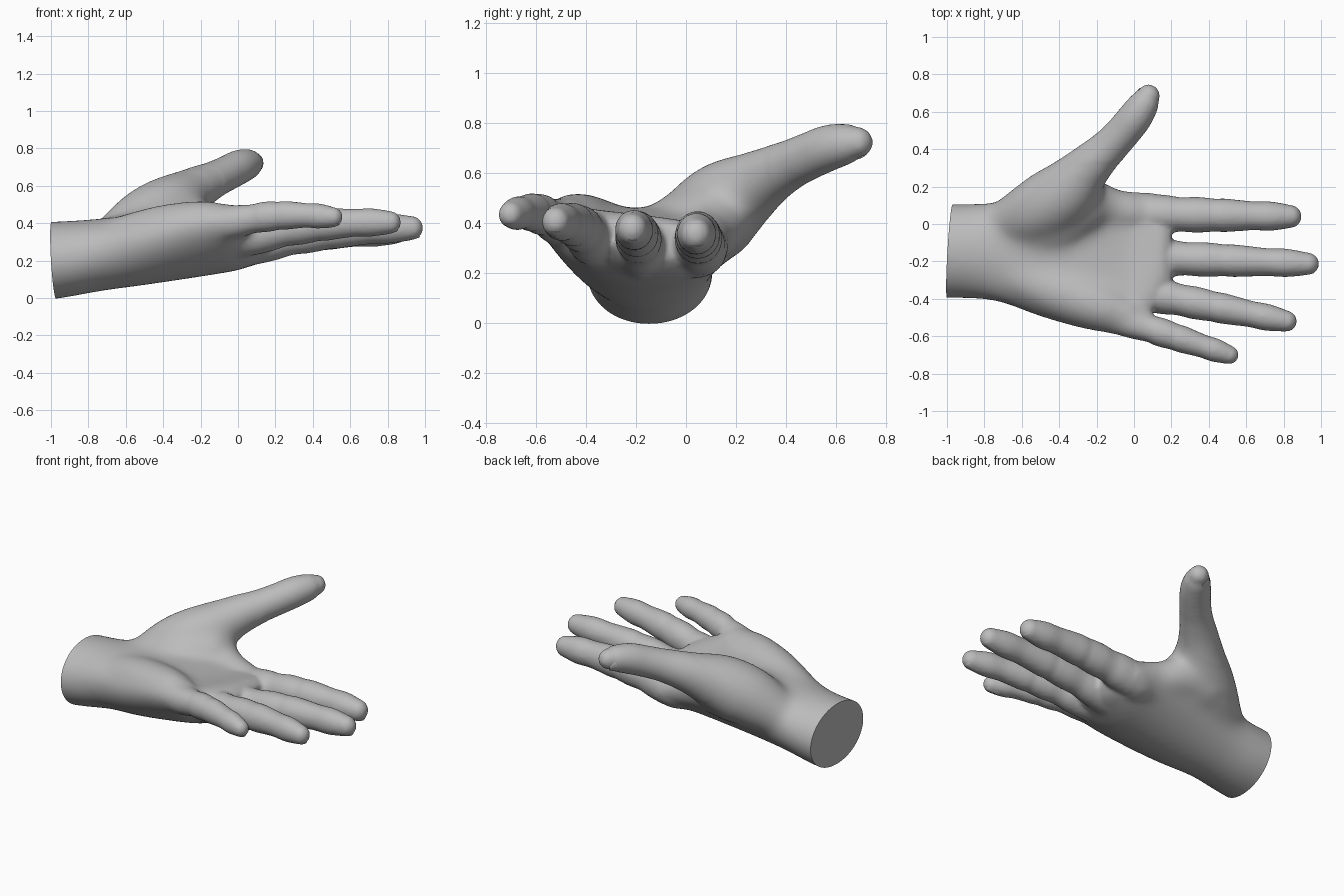
import bpy, bmesh, math
from mathutils import Vector

cube = bpy.data.objects.get("Cube")
if cube:
    bpy.data.objects.remove(cube, do_unlink=True)

skin = bpy.data.materials.new("skin_grey")
skin.use_nodes = True
GREY = (0.5, 0.5, 0.5, 1)
skin.diffuse_color = GREY
skin.node_tree.nodes["Principled BSDF"].inputs["Base Color"].default_value = GREY

SIDES = 32
bm = bmesh.new()


def catmull(rows, steps=6):
    """Smoothly resample rows of numbers."""
    rows = [Vector(r) for r in rows]
    out = []
    for i in range(len(rows) - 1):
        a, b, c, d = rows[max(i - 1, 0)], rows[i], rows[i + 1], rows[min(i + 2, len(rows) - 1)]
        for s in range(steps):
            t = s / steps
            out.append(0.5 * (2 * b + (c - a) * t + (2 * a - 5 * b + 4 * c - d) * t * t
                              + (3 * b - a - 3 * c + d) * t ** 3))
    return out + [rows[-1]]


def skin_rings(rings):
    loops = [[bm.verts.new(p) for p in ring] for ring in rings]
    for a, b in zip(loops, loops[1:]):
        for i in range(SIDES):
            j = (i + 1) % SIDES
            bm.faces.new((a[i], a[j], b[j], b[i]))
    bm.faces.new(loops[0][::-1])
    bm.faces.new(loops[-1])


def circle():
    return [(math.cos(k * math.tau / SIDES), math.sin(k * math.tau / SIDES)) for k in range(SIDES)]


def tube(rows, flat=1.0):
    """Round limb through rows of x, y, z, radius with domed ends."""
    pts = catmull(rows)
    rings = []
    for i, p in enumerate(pts):
        d = (pts[min(i + 1, len(pts) - 1)] - pts[max(i - 1, 0)]).xyz.normalized()
        u = Vector((0, 0, 1)).cross(d).normalized()
        v = d.cross(u)
        ring = lambda r, c: [c + u * (r * a) + v * (r * b * flat) for a, b in circle()]
        if i == 0:
            rings += [ring(p.w * math.sin(t), p.xyz - d * p.w * math.cos(t)) for t in (0.1, 0.5, 1.0)]
        rings.append(ring(p.w, p.xyz))
        if i == len(pts) - 1:
            rings += [ring(p.w * math.cos(t), p.xyz + d * p.w * math.sin(t))
                      for t in (0.3, 0.6, 0.9, 1.2, 1.47)]
    skin_rings(rings)


# Wrist and palm: x, centre y, centre z, half width, half height, cup, tilt
palm = [
    (-1.10, -0.145, 0.19, 0.255, 0.215, 0.00, 0.00),
    (-0.90, -0.145, 0.21, 0.255, 0.205, 0.00, 0.00),
    (-0.72, -0.15, 0.232, 0.27, 0.195, 0.03, 0.00),
    (-0.50, -0.17, 0.262, 0.33, 0.195, 0.06, 0.00),
    (-0.25, -0.19, 0.28, 0.38, 0.175, 0.09, -0.02),
    (-0.05, -0.205, 0.285, 0.385, 0.145, 0.09, -0.045),
    (0.06, -0.17, 0.30, 0.335, 0.13, 0.07, -0.045),
    (0.15, -0.14, 0.315, 0.265, 0.11, 0.04, -0.03),
    (0.20, -0.14, 0.325, 0.21, 0.07, 0.03, -0.02),
]
skin_rings([[Vector((x, y + w * a, z + h * b + cup * a * a + tilt * a)) for a, b in circle()]
            for x, y, z, w, h, cup, tilt in catmull(palm)])

# Fingers: knuckle, tip and base radius
fingers = {
    "index": ((0.02, 0.055, 0.295), (0.835, 0.04, 0.36), 0.094),
    "middle": ((0.02, -0.175, 0.28), (0.93, -0.213, 0.38), 0.091),
    "ring": ((0.02, -0.36, 0.325), (0.815, -0.52, 0.41), 0.086),
    "pinky": ((-0.08, -0.505, 0.40), (0.51, -0.70, 0.438), 0.076),
}
# Thickness along a finger, pinched at creases and fuller at pads
profile = [(0, 1.15), (0.18, 1.1), (0.28, 0.98), (0.38, 1.02), (0.47, 0.97), (0.51, 0.93), (0.56, 0.96),
           (0.65, 0.9), (0.74, 0.83), (0.78, 0.82), (0.88, 0.83), (1, 0.66)]
for base, tip, r in fingers.values():
    a, b = Vector(base), Vector(tip)
    rows = []
    for t, f in profile:
        p = a.lerp(b, t)
        rows.append((p.x, p.y, p.z + 0.026 * math.sin(math.pi * t) - 0.005, r * f))
    tube(rows, 1.06)
    # Metacarpal ridge running back under the palm
    m = a.lerp(Vector((-0.55, -0.15, 0.22)), 0.6)
    tube([(m.x, m.y, m.z, r * 0.8), (a.x, a.y, a.z, r * 1.15), (a.x + 0.1, *(a.lerp(b, 0.12)).yz, r)])

# Thumb from the heel of the palm to its tip
tube([(-0.70, -0.01, 0.28, 0.13), (-0.52, 0.065, 0.39, 0.18), (-0.37, 0.165, 0.485, 0.175),
      (-0.24, 0.305, 0.575, 0.125), (-0.135, 0.41, 0.63, 0.1), (-0.06, 0.49, 0.667, 0.094),
      (0.005, 0.57, 0.70, 0.092), (0.055, 0.645, 0.717, 0.08), (0.077, 0.685, 0.722, 0.062)])
# Soft pad spreading from the thumb into the palm
tube([(-0.60, -0.08, 0.32, 0.13), (-0.42, -0.02, 0.385, 0.14), (-0.26, 0.09, 0.42, 0.13)])
# Web between thumb and index, and the fleshy outer edge of the palm
tube([(-0.42, 0.12, 0.40, 0.16), (-0.27, 0.13, 0.40, 0.13), (-0.12, 0.085, 0.35, 0.11), (0, 0.06, 0.33, 0.1)])
tube([(-0.62, -0.27, 0.30, 0.14), (-0.40, -0.36, 0.35, 0.15), (-0.18, -0.44, 0.39, 0.135), (-0.05, -0.485, 0.405, 0.1)])

bmesh.ops.recalc_face_normals(bm, faces=bm.faces)


def add_object(name, source):
    mesh = bpy.data.meshes.new(name)
    source.to_mesh(mesh)
    source.free()
    mesh.materials.append(skin)
    ob = bpy.data.objects.new(name, mesh)
    bpy.context.collection.objects.link(ob)
    return ob


def shade(ob, angle):
    bpy.ops.object.select_all(action="DESELECT")
    ob.select_set(True)
    bpy.context.view_layer.objects.active = ob
    bpy.ops.object.shade_smooth_by_angle(angle=math.radians(angle))


# Fuse the parts into one skin
hand = add_object("hand", bm)
remesh = hand.modifiers.new("fuse", "REMESH")
remesh.mode = "VOXEL"
remesh.voxel_size = 0.012
bpy.context.view_layer.objects.active = hand
bpy.ops.object.modifier_apply(modifier="fuse")

# Blend the joins, most strongly over the palm and least on the digits
bm = bmesh.new()
bm.from_mesh(hand.data)
heel = [v for v in bm.verts if v.co.x < -0.05 and v.co.y < 0.25]
knuckles = [v for v in bm.verts if v.co.x < 0.1 and v.co.y < 0.33]
for verts, count in ((heel, 35), (knuckles, 22), (bm.verts[:], 4)):
    for _ in range(count):
        bmesh.ops.smooth_vert(bm, verts=verts, factor=0.5, use_axis_x=True, use_axis_y=True, use_axis_z=True)
# Flat slanted cut at the wrist
cut = bmesh.ops.bisect_plane(bm, geom=bm.verts[:] + bm.edges[:] + bm.faces[:], plane_co=(-0.985, -0.145, 0.2),
                             plane_no=(1, -0.06, 0.06), clear_inner=True)
edges = [e for e in cut["geom_cut"] if isinstance(e, bmesh.types.BMEdge)]
bmesh.ops.contextual_create(bm, geom=edges)
bmesh.ops.recalc_face_normals(bm, faces=bm.faces)
bm.to_mesh(hand.data)
bm.free()
shade(hand, 50)


def nail(name, centre, along, out, length, width):
    """Thin curved plate on the back of a fingertip."""
    along, out = Vector(along).normalized(), Vector(out).normalized()
    side = along.cross(out).normalized()
    out = side.cross(along)
    nb = bmesh.new()
    bmesh.ops.create_uvsphere(nb, u_segments=20, v_segments=10, radius=1)
    for v in nb.verts:
        x, y, z = v.co
        v.co = Vector(centre) + along * x * length + side * y * width + out * (z * 0.008 - 0.022 * y * y)
    bmesh.ops.recalc_face_normals(nb, faces=nb.faces)
    shade(add_object(name, nb), 60)


for name, (base, tip, r) in fingers.items():
    d = (Vector(tip) - Vector(base)).normalized()
    nail(name + "_nail", Vector(tip) - d * 0.015 + Vector((0, 0, -r * 0.68)), d + Vector((0, 0, 0.1)),
         (0, 0, -1), r * 0.66, r * 0.52)
back = Vector((-0.55, 0.5, -0.45)).normalized()
nail("thumb_nail", Vector((0.052, 0.64, 0.715)) + back * 0.07, (0.55, 0.75, 0.12), back, 0.06, 0.05)
